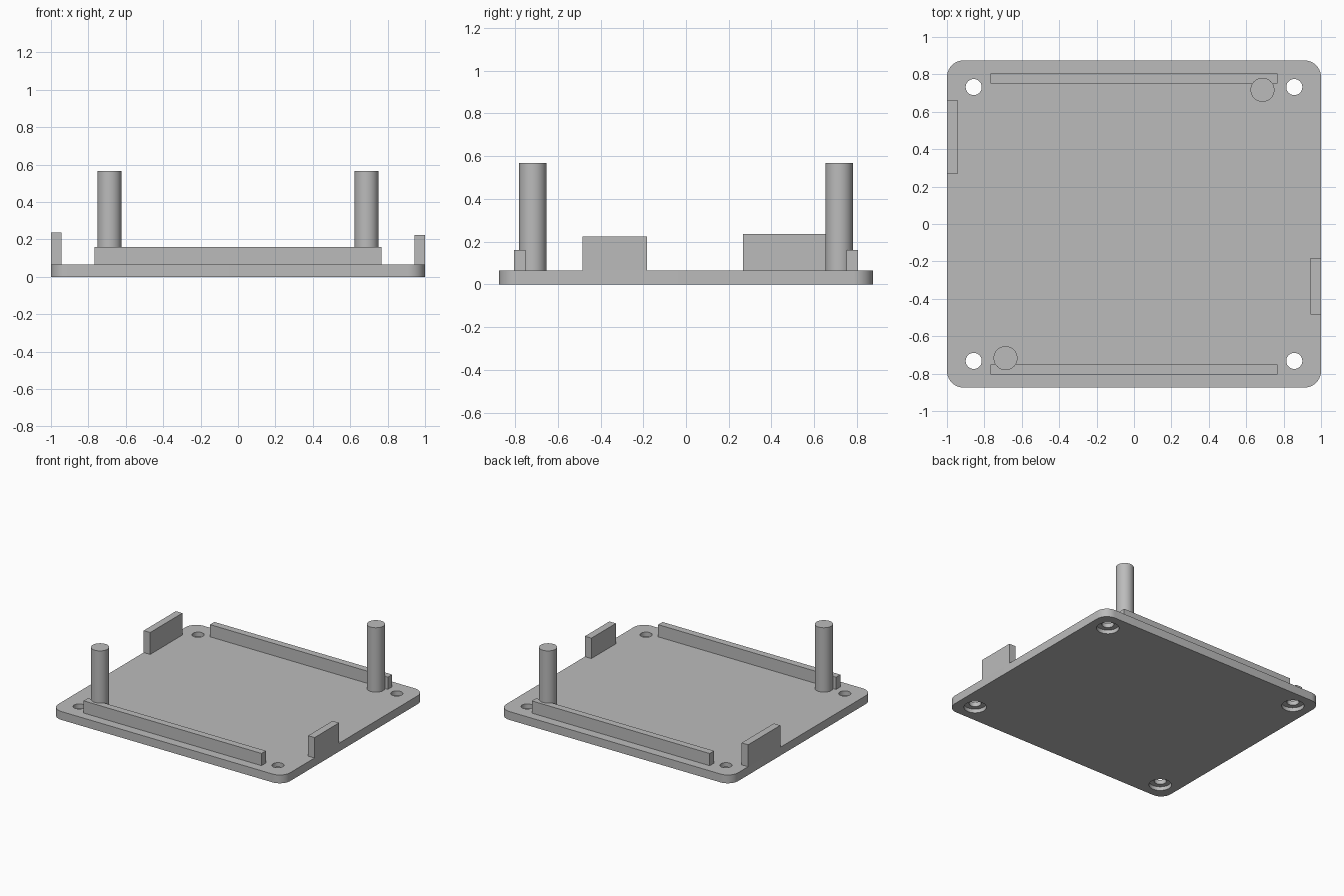
import bpy, bmesh, math

if "Cube" in bpy.data.objects:
    bpy.data.objects.remove(bpy.data.objects["Cube"], do_unlink=True)

grey = bpy.data.materials.new("plain grey")
grey.use_nodes = True
colour = (0.5, 0.5, 0.5, 1)
grey.diffuse_color = colour
grey.node_tree.nodes["Principled BSDF"].inputs["Base Color"].default_value = colour

TOP = 0.065  # upper surface of the base plate


def finish(name, bm):
    mesh = bpy.data.meshes.new(name)
    bmesh.ops.recalc_face_normals(bm, faces=bm.faces)
    bm.to_mesh(mesh)
    bm.free()
    mesh.materials.append(grey)
    obj = bpy.data.objects.new(name, mesh)
    bpy.context.collection.objects.link(obj)
    return obj


def box(name, x0, x1, y0, y1, z0, z1):
    bm = bmesh.new()
    bmesh.ops.create_cube(bm, size=1)
    for v in bm.verts:
        v.co = ((x0 + x1) / 2 + v.co.x * (x1 - x0),
                (y0 + y1) / 2 + v.co.y * (y1 - y0),
                (z0 + z1) / 2 + v.co.z * (z1 - z0))
    return finish(name, bm)


def cylinder(name, x, y, r, z0, z1):
    bm = bmesh.new()
    bmesh.ops.create_cone(bm, cap_ends=True, segments=48, radius1=r, radius2=r, depth=z1 - z0)
    bmesh.ops.translate(bm, verts=bm.verts, vec=(x, y, (z0 + z1) / 2))
    return finish(name, bm)


def smooth(obj):
    bpy.ops.object.select_all(action='DESELECT')
    obj.select_set(True)
    bpy.context.view_layer.objects.active = obj
    bpy.ops.object.shade_smooth_by_angle(angle=math.radians(30))


# Base plate with rounded corners
plate = box("base_plate", -1, 1, -0.875, 0.875, 0, TOP)
bm = bmesh.new()
bm.from_mesh(plate.data)
corners = [e for e in bm.edges if abs(e.verts[0].co.z - e.verts[1].co.z) > 0.01]
bmesh.ops.bevel(bm, geom=corners, offset=0.09, segments=10, profile=0.5, affect='EDGES')
bm.to_mesh(plate.data)
bm.free()

# Screw holes, widened from below for the screw heads
cutters = []
for sx in (-1, 1):
    for sy in (-1, 1):
        cutters.append(cylinder("hole_cutter", sx * 0.857, sy * 0.732, 0.043, -0.1, 0.2))
        cutters.append(cylinder("head_recess_cutter", sx * 0.857, sy * 0.732, 0.08, -0.1, 0.03))
for cutter in cutters:
    cutter.hide_render = True
    mod = plate.modifiers.new("cut", 'BOOLEAN')
    mod.operation = 'DIFFERENCE'
    mod.solver = 'EXACT'
    mod.object = cutter
bpy.context.view_layer.update()
cut_mesh = bpy.data.meshes.new_from_object(plate.evaluated_get(bpy.context.evaluated_depsgraph_get()))
plate.modifiers.clear()
plate.data = cut_mesh
for cutter in cutters:
    bpy.data.objects.remove(cutter, do_unlink=True)
smooth(plate)

# Long rails and diagonal pair of posts
for side, s in (("front", -1), ("back", 1)):
    y0, y1 = sorted((s * 0.751, s * 0.805))
    box(side + "_rail", -0.768, 0.766, y0, y1, TOP, 0.16)
    smooth(cylinder(side + "_post", s * 0.687, s * 0.717, 0.064, TOP, 0.567))

# Side tabs
box("right_tab", -1, -0.944, 0.267, 0.663, TOP, 0.236)
box("left_tab", 0.944, 1, -0.485, -0.183, TOP, 0.224)
